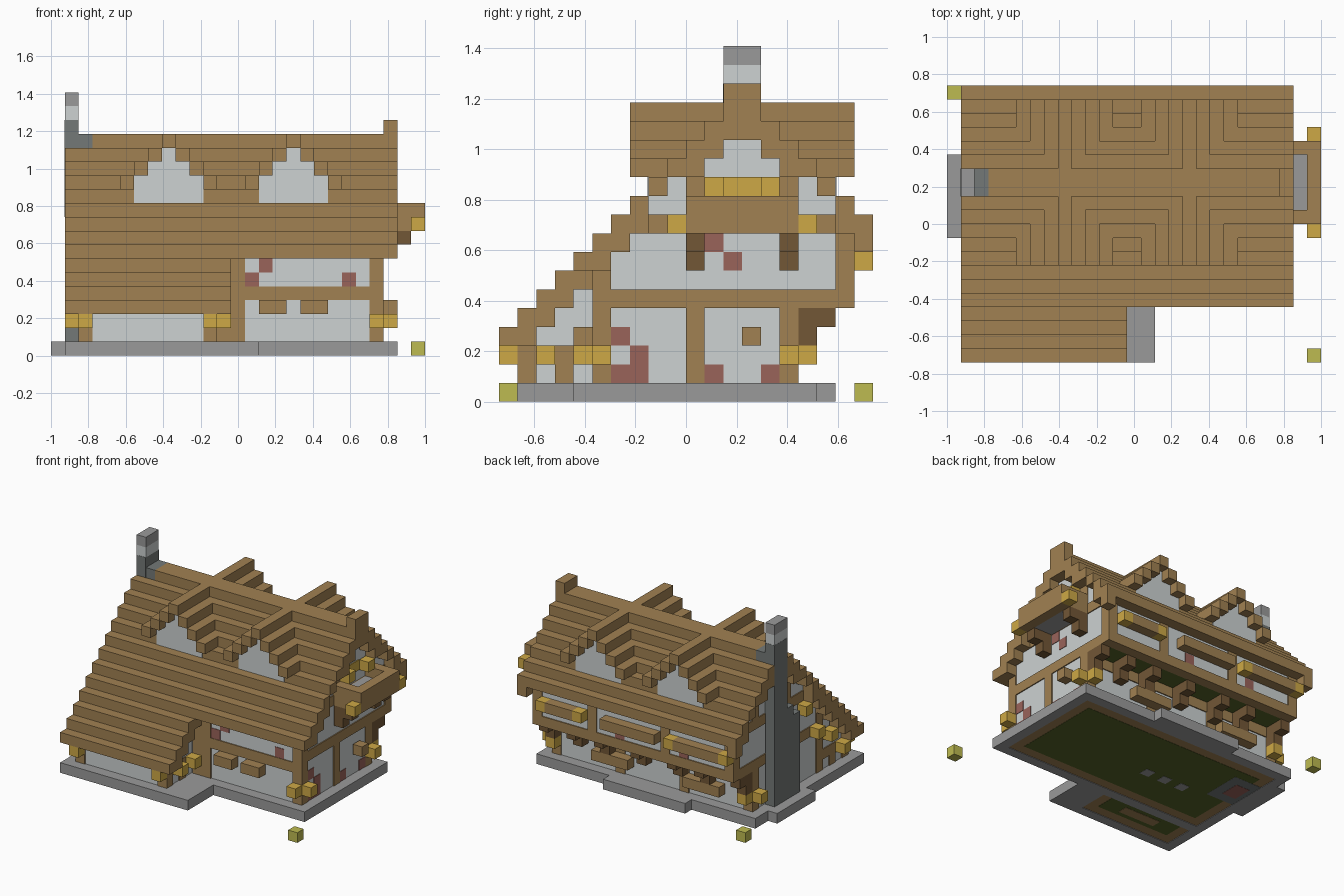
import bpy
import bmesh
from mathutils import Matrix, Vector

cube = bpy.data.objects.get("Cube")
if cube:
    bpy.data.objects.remove(cube)

UNIT = 2 / 27                       # edge of one building block
ORIGIN = Vector((-1, -10 * UNIT, 0))


def material(name, r, g, b):
    def linear(c):
        c /= 255
        return c / 12.92 if c < 0.04 else ((c + 0.055) / 1.055) ** 2.4
    mat = bpy.data.materials.new(name)
    mat.use_nodes = True
    color = (linear(r), linear(g), linear(b), 1)
    mat.diffuse_color = color
    mat.node_tree.nodes["Principled BSDF"].inputs["Base Color"].default_value = color
    return mat


timber = material("timber_brown", 161, 129, 82)
dark_timber = material("dark_timber", 114, 87, 54)
plaster = material("plaster_white", 205, 210, 210)
lamp = material("lamp_yellow", 206, 169, 70)
brick = material("brick_red", 154, 99, 90)
stone = material("stone_grey", 154, 154, 154)
dark_stone = material("dark_stone", 116, 121, 119)
olive = material("olive_marker", 190, 187, 81)
green = material("floor_green", 85, 98, 40)


def part(name, mat, boxes):
    """One object made of boxes, each given as block ranges (x, y, z)."""
    bm = bmesh.new()
    for x, y, z in boxes:
        low, high = Vector((x[0], y[0], z[0])), Vector((x[1], y[1], z[1]))
        place = Matrix.Translation(ORIGIN + (low + high) / 2 * UNIT)
        bmesh.ops.create_cube(bm, size=1, matrix=place @ Matrix.Diagonal((*(high - low) * UNIT, 1)))
    mesh = bpy.data.meshes.new(name)
    bm.to_mesh(mesh)
    bm.free()
    mesh.materials.append(mat)
    obj = bpy.data.objects.new(name, mesh)
    bpy.context.collection.objects.link(obj)


def block(x, y, z):
    return (x, x + 1), (y, y + 1), (z, z + 1)


def with_back(boxes):
    """Add copies mirrored across the ridge."""
    return boxes + [(x, (26 - y[1], 26 - y[0]), z) for x, y, z in boxes]


# Foundation and its underside
part("foundation", stone, [
    ((1, 25), (4, 17), (0.08, 1)), ((1, 15), (0, 4), (0.08, 1)),
    ((8, 17), (17, 18), (0.08, 1)), ((0, 1), (9, 15), (0.08, 1))])
part("foundation_rim", stone, [
    ((1, 25), (4, 5), (0, 0.08)), ((1, 25), (16, 17), (0, 0.08)),
    ((24, 25), (5, 16), (0, 0.08)), ((1, 2), (0, 16), (0, 0.08)),
    ((0, 1), (9, 15), (0, 0.08)), ((8, 17), (17, 18), (0, 0.08)),
    ((2, 15), (0, 1), (0, 0.08)), ((12, 15), (1, 4), (0, 0.08))])
part("sill_underside", timber, [((2, 24), (5, 16), (0.05, 0.08)), ((2, 12), (1, 5), (0.05, 0.08))])
part("floor_underside", green, [((3, 23), (6, 15), (0.03, 0.05)), ((3, 11), (2, 4), (0.03, 0.05))])
part("bench_underside", timber, [((5, 9), (2.5, 3.5), (0.01, 0.03))])
part("hearth_underside", dark_stone, [((2, 5), (10, 14), (0.02, 0.04))])
part("hearth_bricks", brick, [((2.5, 4), (11, 13), (0, 0.02))])
part("stool_undersides", stone, [((x, x + 1), (9, 10), (0.01, 0.03)) for x in (7, 9, 11)])

# Plaster cores, set slightly behind the timber frame
GAP = 0.1
core = [((2 + GAP, 24 - GAP), (5 + GAP, 16 - GAP), (1, 7)),
        ((2 + GAP, 24 - GAP), (6, 19 - GAP), (5 + GAP, 9))]
for y in range(6, 19):
    core.append(((2 + GAP, 24 - GAP), (y, min(y + 1, 19 - GAP)), (8, min(y, 25 - y) + 3)))
for y in range(1, 6):
    core.append(((2 + GAP, 12 - GAP), (y + (GAP if y == 1 else 0), y + 1), (1, y + 3)))
part("plaster_walls", plaster, core)
part("jetty_underside", green, [((3, 23), (16, 18), (5, 5 + GAP))])

# Timber frame of both gable walls
frame = []
for x in ((2, 3), (23, 24)):
    for y, low, high in ((5, 1, 8), (10, 1, 5), (15, 1, 5), (18, 5, 9), (10, 10, 12), (15, 10, 12)):
        frame.append((x, (y, y + 1), (low, high)))
    frame += [(x, (5, 19), (5, 6)), (x, (6, 19), (9, 10))]
part("gable_frame", timber, frame)

# Front and back frames
part("front_frame", timber, [
    ((12, 14), (5, 6), (1, 7)), ((23, 24), (5, 6), (1, 7)), ((13, 24), (5, 6), (4, 5))])
back = [((x, x + 1), (15, 16), (1, 5)) for x in (2, 9, 16, 23)]
back += [((x, x + 1), (18, 19), (5, 9)) for x in (2, 9, 17, 23)]
back += [((2, 24), (18, 19), (5, 6)), ((2, 24), (18, 19), (9, 10)), ((2, 24), (15, 16), (4, 5))]
part("back_frame", timber, back)

# Frame of the low front wing
wing = [((11, 12), (1, 2), (1, 4)), ((11, 12), (3, 4), (1, 2)), ((11, 12), (2, 5), (2, 3))]
part("wing_frame", timber, wing + [((14 - b[0][1], 14 - b[0][0]), b[1], b[2]) for b in wing])

# Stepped main roof, with deeper boards along the gable edges
roof = [((3, 25), (12, 14), (14, 16))]
boards = []
for s in range(12):
    end = 25 if s > 3 else 13
    row = [((1, end), (s, s + 1), (s + 3, s + 4))]
    edges = [((x, x + 1), (s, s + 1), (s + 2, s + 3)) for x in (1, 24 if s > 4 else 12)]
    roof += with_back(row) if s > 5 else row
    if s not in (0, 8, 9):
        boards += with_back(edges) if s > 5 else edges
part("main_roof", timber, roof)
part("gable_boards", timber, boards)
part("ridge_post", timber, [((24, 25), (12, 14), (16, 17))])

# Four dormers
dormer_roof, dormer_wall = [], []
for x in (8, 17):
    for n in range(4):
        for cell in {x - n, x + n}:
            dormer_roof.append(((cell, cell + 1), (7, 12), (15 - n, 16 - n)))
    for n, low in ((0, 14), (1, 13), (2, 11)):
        dormer_wall.append(((x - n, x + n + 1), (8 - 0.05, 12), (low, 15 - n)))
part("dormer_roofs", timber, with_back(dormer_roof))
part("dormer_walls", plaster, with_back(dormer_wall))

# Chimney
part("chimney_stack", dark_stone, [
    ((1, 2), (10, 14), (1, 9)), ((1, 2), (11, 14), (9, 10)),
    ((0.98, 2), (11.98, 14.02), (10, 17)), ((1, 3), (12, 14), (14, 16))])
part("chimney_band", plaster, [((1, 2), (12, 14), (17, 18))])
part("chimney_cap", stone, [((1, 2), (12, 14), (18, 19))])

# Balcony
part("balcony_rail", timber, [
    ((26, 27), (10, 16), (9, 11)), ((24, 26), (10, 11), (9, 11)), ((24, 26), (15, 16), (9, 11))])
part("balcony_floor", stone, [((24, 26), (11, 15), (9, 10))])
part("balcony_brackets", dark_timber, [
    b for y in (10, 15) for b in (block(24, y, 7), ((24, 26), (y, y + 1), (8, 9)))])
part("balcony_lamps", lamp, [
    block(26, 9, 9), block(26, 16, 9), block(24, 11, 11), block(24, 14, 11),
    ((23, 24), (12, 14), (11, 12))])

# Brackets under the back overhang
part("jetty_brackets", dark_timber, [
    b for x in (2, 6, 9, 13, 17, 20, 23) for b in (block(x, 16, 3), ((x, x + 1), (16, 18), (4, 5)))])

# Window boxes
part("window_boxes", timber, [
    ((15, 17), (4, 5), (3, 4)), ((18, 20), (4, 5), (3, 4)), block(24, 13, 3),
    ((5, 9), (16, 17), (2, 3)), ((15, 19), (16, 17), (2, 3)),
    ((3, 8), (19, 20), (7, 8)), ((10, 16), (19, 20), (7, 8)), ((19, 22), (19, 20), (7, 8))])

# Corner and wall lamps
part("corner_lamps", lamp, [
    block(24, 5, 2), block(23, 4, 2), block(24, 15, 2), block(23, 16, 2),
    block(1, 15, 2), block(2, 16, 2)])
part("wing_lamps", lamp, [
    block(11, 0, 2), block(2, 0, 2), block(1, 2, 2), block(12, 2, 2), block(12, 4, 2)])
part("left_gable_lamps", lamp, [block(1, 4, 4), block(1, 6, 5), block(1, 8, 8)])
part("upper_lamps", lamp, [block(x, 19, 7) for x in (2, 8, 18, 22)])

# Exposed brick patches
patches = [((23, 24 - GAP / 2), (y, y + 1), (z, z + 1)) for y, z in (
    (6, 1), (7, 1), (7, 2), (6, 3), (11, 1), (14, 1), (11, 8), (12, 7))]
patches += [((x, x + 1), (5 + GAP / 2, 6), (z, z + 1)) for x, z in ((15, 6), (14, 5), (21, 5))]
patches += [((x, x + 1), (18, 19 - GAP / 2), (z, z + 1)) for x, z in ((7, 6), (14, 6))]
part("brick_patches", brick, patches)

# Marker blocks on the ground
part("ground_markers", olive, [block(0, 19, 0), block(26, 0, 0)])
